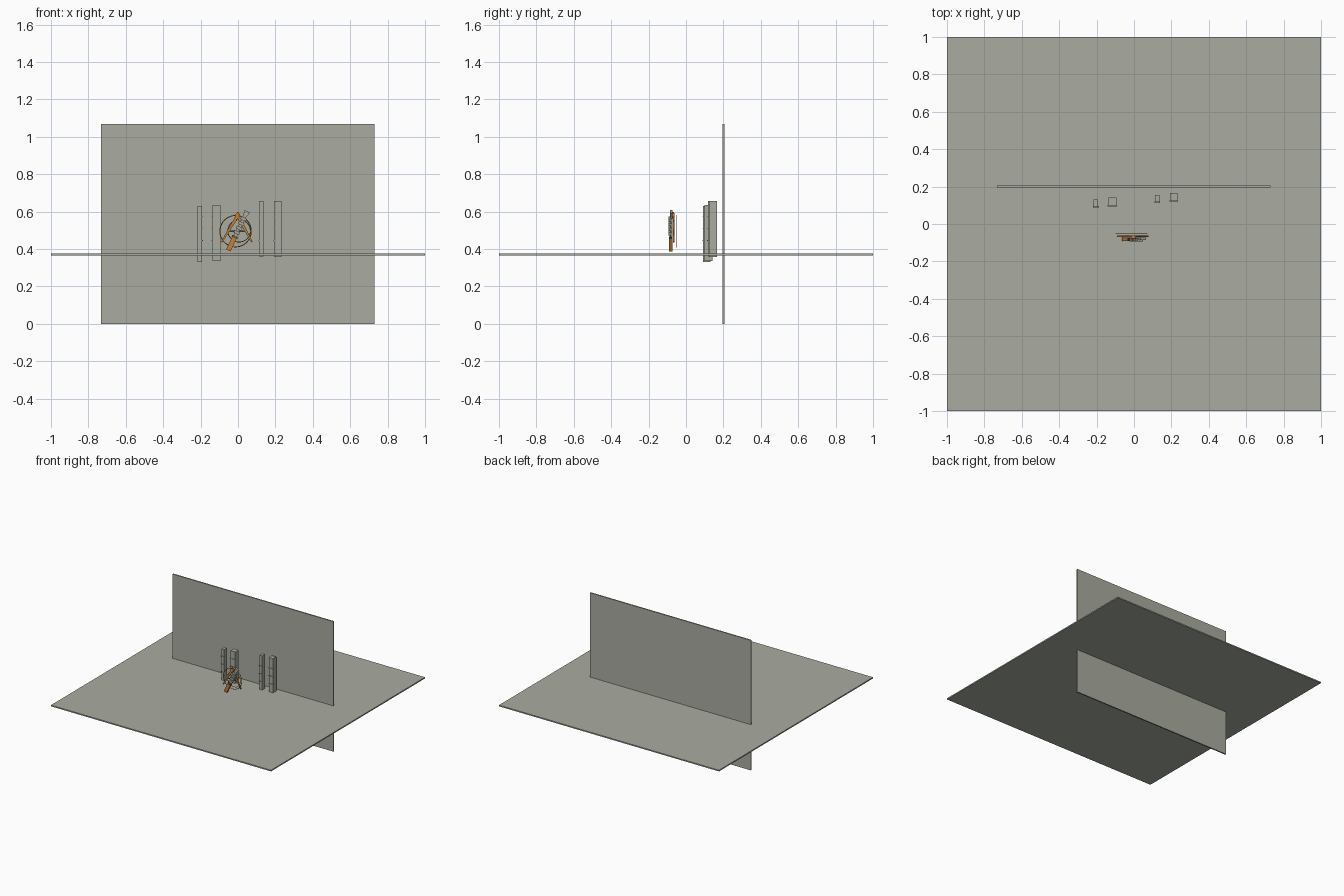
import bpy, math
from mathutils import Vector, Matrix

if "Cube" in bpy.data.objects:
    bpy.data.objects.remove(bpy.data.objects["Cube"])


def material(name, rgb):
    m = bpy.data.materials.new(name)
    m.diffuse_color = (*rgb, 1)
    m.use_nodes = True
    m.node_tree.nodes["Principled BSDF"].inputs["Base Color"].default_value = m.diffuse_color
    return m


STONE = material("warm_grey", (0.40, 0.415, 0.355))
ORANGE = material("orange", (0.58, 0.21, 0.03))
DARK = material("dark_grey", (0.10, 0.105, 0.09))


def box(name, x, y, z, mat):
    """Box from (min, max) pairs."""
    bpy.ops.mesh.primitive_cube_add(size=1)
    o = bpy.context.object
    o.name = name
    size = [b - a for a, b in (x, y, z)]
    mid = [(a + b) / 2 for a, b in (x, y, z)]
    o.data.transform(Matrix.Translation(mid) @ Matrix.Diagonal((*size, 1)))
    o.data.materials.append(mat)
    return o


def bar(name, a, b, width, y, depth, mat, taper=1):
    """Flat bar in the xz plane from a to b; the far end can be tapered."""
    pa, pb = Vector((a[0], 0, a[1])), Vector((b[0], 0, b[1]))
    side = Vector((pb.z - pa.z, 0, pa.x - pb.x)).normalized() * width / 2
    verts = []
    for dy in (y - depth / 2, y + depth / 2):
        off = Vector((0, dy, 0))
        verts += [pa + side + off, pb + side * taper + off,
                  pb - side * taper + off, pa - side + off]
    faces = [(0, 1, 2, 3), (7, 6, 5, 4)]
    faces += [(i, i + 4, (i + 1) % 4 + 4, (i + 1) % 4) for i in range(4)]
    me = bpy.data.meshes.new(name)
    me.from_pydata(verts, [], faces)
    me.materials.append(mat)
    o = bpy.data.objects.new(name, me)
    bpy.context.collection.objects.link(o)
    return o


def ring(name, c, radius, tube, y, mat):
    bpy.ops.mesh.primitive_torus_add(
        major_radius=radius, minor_radius=tube, major_segments=40, minor_segments=6,
        location=(c[0], y, c[1]), rotation=(math.pi / 2, 0, 0))
    o = bpy.context.object
    o.name = name
    o.data.materials.append(mat)
    bpy.ops.object.shade_smooth_by_angle()


def disc(name, c, radius, y, depth, mat):
    bpy.ops.mesh.primitive_cylinder_add(
        vertices=16, radius=radius, depth=depth,
        location=(c[0], y, c[1]), rotation=(math.pi / 2, 0, 0))
    o = bpy.context.object
    o.name = name
    o.data.materials.append(mat)


# Floor slab and standing wall
box("floor", (-1, 1), (-1, 1), (0.366, 0.376), STONE)
box("wall", (-0.733, 0.73), (0.195, 0.206), (0, 1.068), STONE)

# Four slim pillars, each with thin joint bands on the front
pillars = [(-0.216, -0.192, 0.092, 0.130, 0.33, 0.63),
           (-0.137, -0.094, 0.098, 0.142, 0.337, 0.635),
           (0.113, 0.136, 0.117, 0.156, 0.36, 0.657),
           (0.193, 0.232, 0.125, 0.166, 0.357, 0.657)]
for i, (x0, x1, y0, y1, z0, z1) in enumerate(pillars):
    box(f"pillar_{i}", (x0, x1), (y0, y1), (z0, z1), STONE)
    for j, z in enumerate((0.445, 0.508, 0.572)):
        box(f"pillar_band_{i}_{j}", (x0 - 0.004, x1 + 0.004),
            (y0 - 0.004, y0 + 0.003), (z - 0.002, z + 0.002), STONE)

# Round hoops behind the tools
ring("outer_hoop", (-0.013, 0.495), 0.084, 0.0025, -0.052, ORANGE)
ring("inner_hoop", (0.006, 0.497), 0.060, 0.002, -0.062, DARK)

# Pair of dividers: hub, two tapered legs and a cross brace
hub = (-0.002, 0.578)
disc("divider_hub", hub, 0.014, -0.070, 0.016, ORANGE)
bar("divider_knob", hub, (-0.002, 0.597), 0.009, -0.070, 0.010, ORANGE)
bar("divider_leg_left", hub, (-0.088, 0.436), 0.017, -0.066, 0.009, ORANGE, 0.5)
bar("divider_leg_right", hub, (0.074, 0.437), 0.017, -0.066, 0.009, ORANGE, 0.5)
bar("divider_brace", (-0.045, 0.495), (0.045, 0.495), 0.006, -0.066, 0.006, DARK)

# Slanted tool: orange grip, grey segmented shaft and forked head
start = Vector((-0.052, 0.392))
axis = Vector((0.104, 0.215)).normalized()


def along(t):
    return start + axis * t


bar("tool_grip", along(0), along(0.075), 0.026, -0.082, 0.018, ORANGE)
bar("tool_collar", along(0.075), along(0.085), 0.034, -0.082, 0.014, DARK)
bar("tool_shaft", along(0.085), along(0.20), 0.018, -0.078, 0.012, STONE)
for k in range(4):
    t = 0.098 + k * 0.027
    bar(f"tool_segment_{k}", along(t), along(t + 0.016), 0.032, -0.084, 0.018, STONE)
bar("tool_head", along(0.20), along(0.232), 0.016, -0.078, 0.014, STONE, 2.1)
